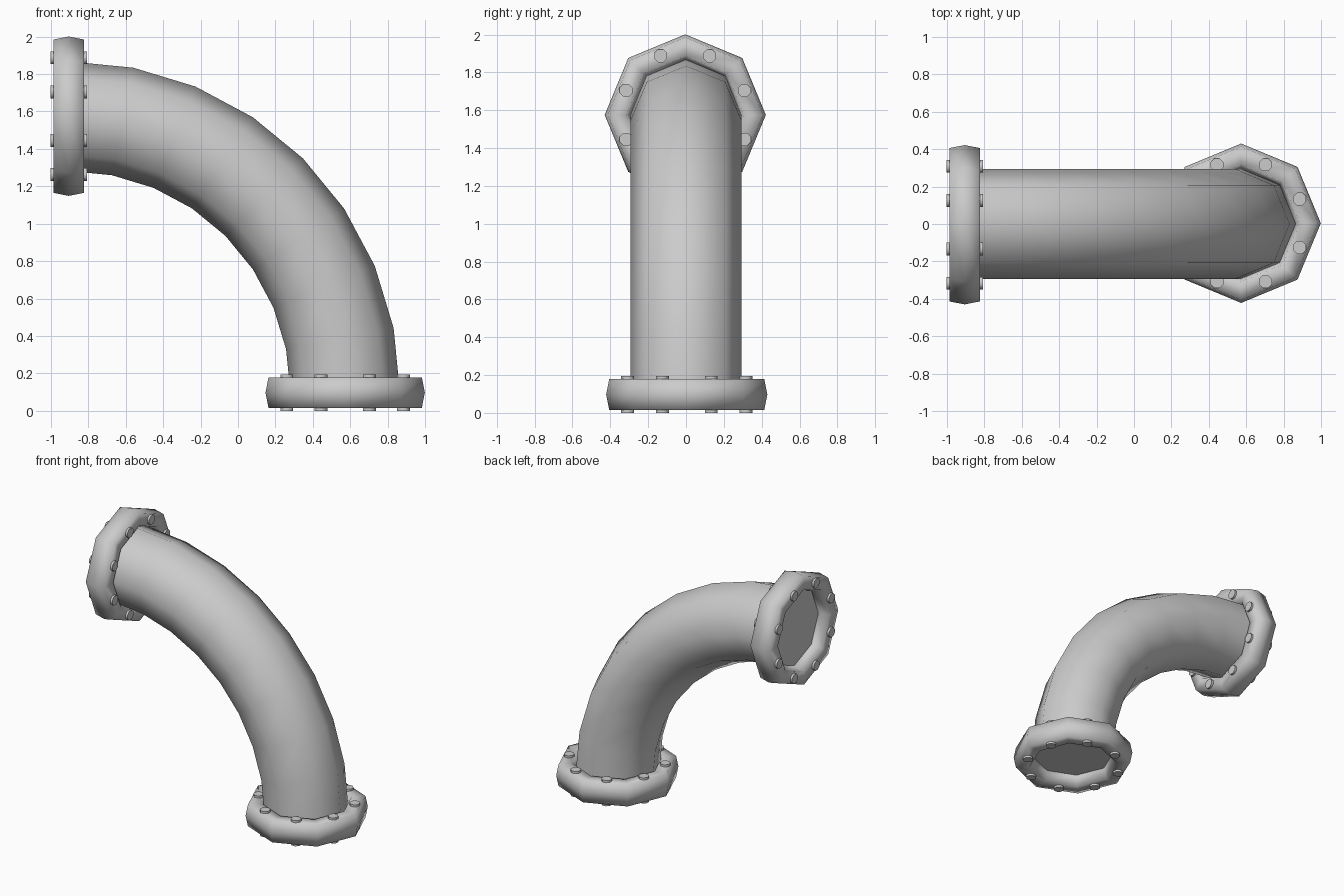
import bpy, bmesh
from math import pi, radians, cos, sin
from mathutils import Matrix, Vector

if "Cube" in bpy.data.objects:
    bpy.data.objects.remove(bpy.data.objects["Cube"])

SIDES = 8
BEND = 1.478                          # radius of the bend
CENTRE = Vector((-0.905, 0, 0.097))   # centre of the bend
PIPE = 0.293                          # pipe radius

metal = bpy.data.materials.new("grey_metal")
metal.use_nodes = True
grey = (0.6, 0.6, 0.6, 1)
metal.diffuse_color = grey
metal.node_tree.nodes["Principled BSDF"].inputs["Base Color"].default_value = grey


def add_object(name, bm, place, angle):
    bmesh.ops.recalc_face_normals(bm, faces=bm.faces)
    mesh = bpy.data.meshes.new(name)
    bm.to_mesh(mesh)
    bm.free()
    mesh.materials.append(metal)
    obj = bpy.data.objects.new(name, mesh)
    bpy.context.collection.objects.link(obj)
    obj.matrix_world = place
    bpy.ops.object.select_all(action="DESELECT")
    obj.select_set(True)
    bpy.context.view_layer.objects.active = obj
    bpy.ops.object.shade_smooth_by_angle(angle=radians(angle))


def loop(bm, points):
    verts = [bm.verts.new(p) for p in points]
    return verts + [bm.edges.new((verts[i - 1], verts[i])) for i in range(len(verts))]


# Curved pipe: an octagon swept through a quarter turn, closed at both ends
bm = bmesh.new()
steps = [2 * pi * i / SIDES for i in range(SIDES)]
section = loop(bm, [(BEND + PIPE * cos(a), PIPE * sin(a), 0) for a in steps])
bmesh.ops.spin(bm, geom=section, cent=(0, 0, 0), axis=(0, -1, 0),
               angle=pi / 2, steps=8)
bmesh.ops.holes_fill(bm, edges=[e for e in bm.edges if e.is_boundary], sides=SIDES)
add_object("curved_pipe", bm, Matrix.Translation(CENTRE), 60)


def flange(name, place):
    # Collar: a flattened hexagon spun into an eight-sided ring
    bm = bmesh.new()
    profile = [(0.426, 0), (0.41, 0.081), (0.312, 0.081),
               (0.288, 0), (0.312, -0.081), (0.41, -0.081)]
    geom = loop(bm, [(r, 0, z) for r, z in profile])
    bmesh.ops.spin(bm, geom=geom, cent=(0, 0, 0), axis=(0, 0, 1),
                   angle=2 * pi, steps=SIDES)
    bmesh.ops.remove_doubles(bm, verts=bm.verts, dist=0.001)
    add_object(name + "_flange", bm, place, 100)

    # Bolts: one through the middle of each side
    bm = bmesh.new()
    for a in steps:
        spot = Matrix.Rotation(a + pi / SIDES, 4, "Z") @ Matrix.Translation((0.338, 0, 0))
        bmesh.ops.create_cone(bm, cap_ends=True, segments=8, radius1=0.037,
                              radius2=0.037, depth=0.194, matrix=spot)
    add_object(name + "_bolts", bm, place, 60)


flange("lower", Matrix.Translation(CENTRE + Vector((BEND, 0.004, 0))))
flange("upper", Matrix.Translation(CENTRE + Vector((0, -0.004, BEND)))
       @ Matrix.Rotation(pi / 2, 4, "Y"))
